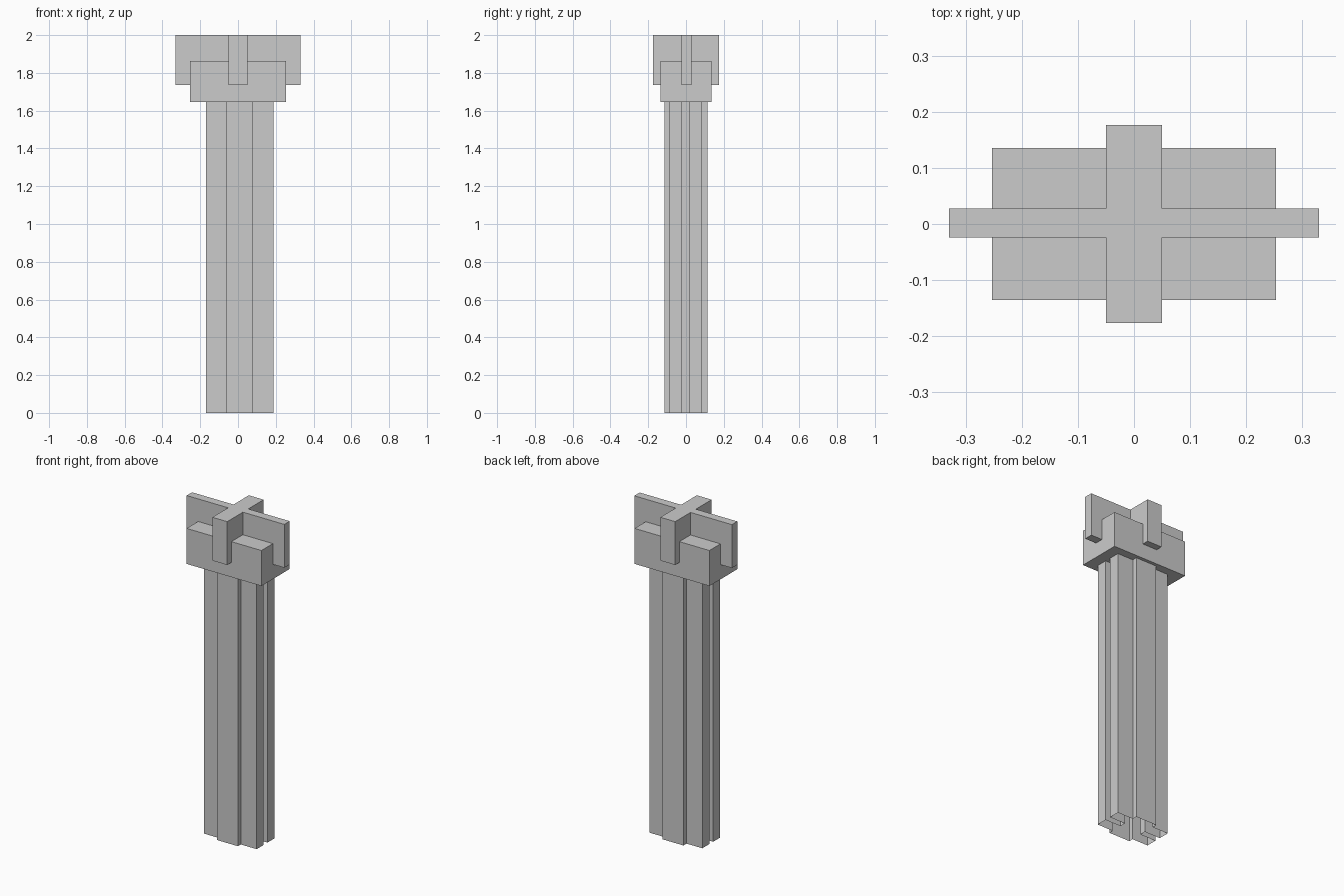
import bpy, bmesh

if "Cube" in bpy.data.objects:
    bpy.data.objects.remove(bpy.data.objects["Cube"])


def prism(name, outline, z0, z1, open_bottom=False):
    """Extrude a flat outline (counter-clockwise) from z0 up to z1."""
    bm = bmesh.new()
    base = bm.faces.new([bm.verts.new((x, y, z0)) for x, y in outline])
    res = bmesh.ops.extrude_face_region(bm, geom=[base], use_keep_orig=True)
    top = [v for v in res["geom"] if isinstance(v, bmesh.types.BMVert)]
    bmesh.ops.translate(bm, verts=top, vec=(0, 0, z1 - z0))
    bmesh.ops.recalc_face_normals(bm, faces=bm.faces)
    if open_bottom:
        bmesh.ops.delete(bm, geom=[base], context="FACES_ONLY")
    mesh = bpy.data.meshes.new(name)
    bm.to_mesh(mesh)
    bm.free()
    obj = bpy.data.objects.new(name, mesh)
    bpy.context.collection.objects.link(obj)
    return obj


# Shaft: central pier with two slotted fins on each side, open underneath
right = [(0.08, -0.115), (0.08, -0.087), (0.187, -0.087), (0.187, -0.02),
         (0.08, -0.02), (0.08, 0.018), (0.187, 0.018), (0.187, 0.085),
         (0.08, 0.085), (0.08, 0.115)]
mid = 0.0085
left = [(2 * mid - x, y) for x, y in reversed(right)]
prism("shaft", right + left, 0, 1.645, open_bottom=True)

# Capital block on top of the shaft
bx, by = 0.253, 0.135
prism("capital_block", [(-bx, -by), (bx, -by), (bx, by), (-bx, by)], 1.645, 1.862)

# Crossed bars sunk into the capital
ax, ay, w, y0, y1 = 0.33, 0.176, 0.05, -0.024, 0.028
cross = [(-w, -ay), (w, -ay), (w, y0), (ax, y0), (ax, y1), (w, y1),
         (w, ay), (-w, ay), (-w, y1), (-ax, y1), (-ax, y0), (-w, y0)]
prism("crossed_bars", cross, 1.735, 2.0)
